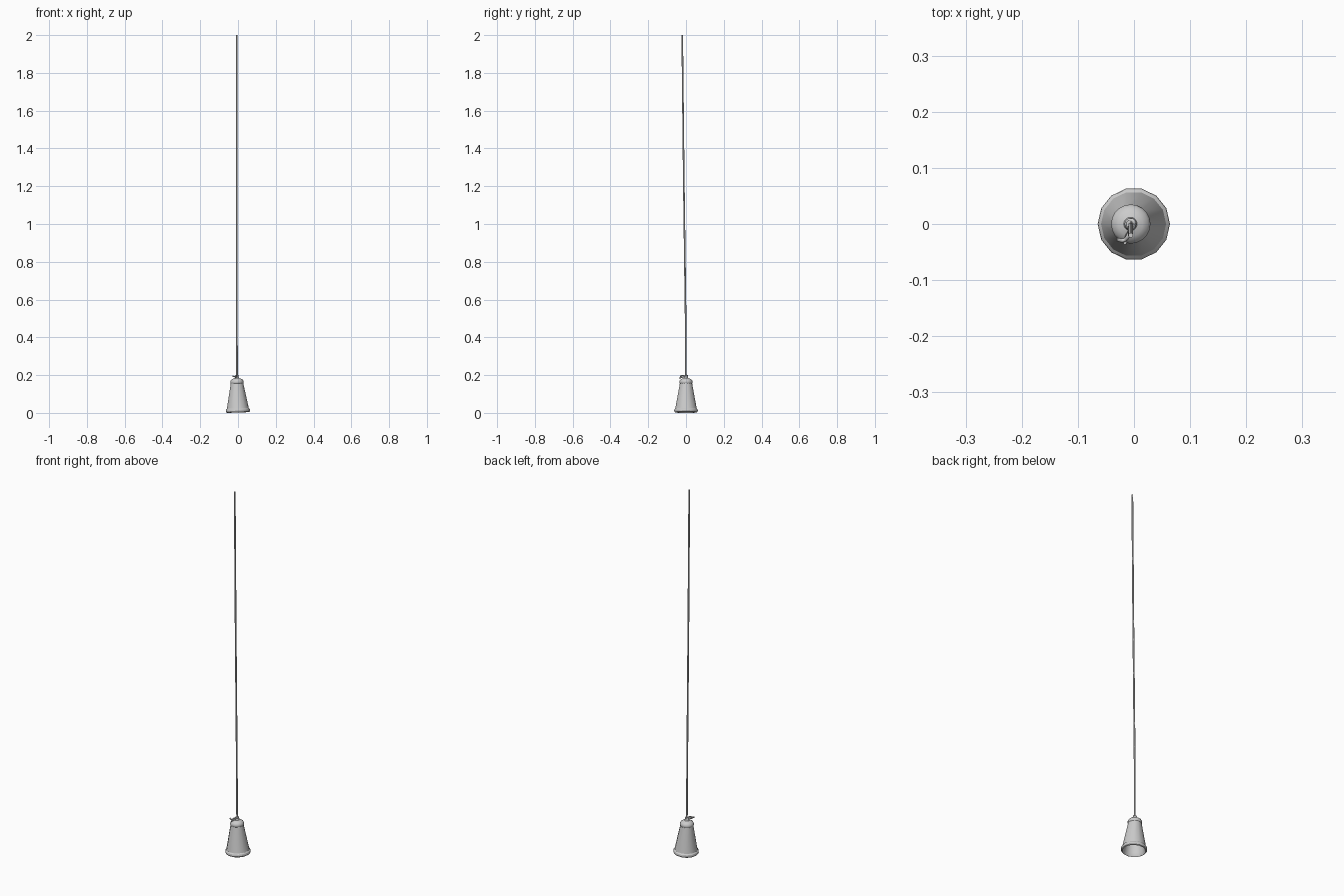
import bpy, bmesh, math
from mathutils import Vector

if "Cube" in bpy.data.objects:
    bpy.data.objects.remove(bpy.data.objects["Cube"])

AXIS_TILT = math.radians(-2)


def lathe(name, profile, sides, smooth_angle):
    """Spin an (r, z) profile round z; r = 0 points become poles."""
    bm = bmesh.new()
    verts = [bm.verts.new((r, 0, z)) for r, z in profile]
    edges = [bm.edges.new(p) for p in zip(verts, verts[1:])]
    bmesh.ops.spin(bm, geom=verts + edges, cent=(0, 0, 0), axis=(0, 0, 1),
                   angle=math.tau, steps=sides, use_duplicate=False)
    bmesh.ops.remove_doubles(bm, verts=bm.verts, dist=0.00005)
    bmesh.ops.recalc_face_normals(bm, faces=bm.faces)
    mesh = bpy.data.meshes.new(name)
    bm.to_mesh(mesh)
    bm.free()
    ob = bpy.data.objects.new(name, mesh)
    bpy.context.collection.objects.link(ob)
    ob.rotation_euler.y = AXIS_TILT
    ob.location.z = 0.0019
    shade(ob, smooth_angle)
    return ob


def shade(ob, degrees):
    bpy.ops.object.select_all(action='DESELECT')
    ob.select_set(True)
    bpy.context.view_layer.objects.active = ob
    bpy.ops.object.shade_smooth_by_angle(angle=math.radians(degrees))


def cord(name, points, radius, smooth=True):
    """Round cord through the points, turned into a mesh."""
    cu = bpy.data.curves.new(name, 'CURVE')
    cu.dimensions = '3D'
    cu.bevel_depth = radius
    cu.bevel_resolution = 2
    cu.resolution_u = 5
    cu.use_fill_caps = True
    if smooth:
        sp = cu.splines.new('BEZIER')
        sp.bezier_points.add(len(points) - 1)
        for bp, p in zip(sp.bezier_points, points):
            bp.co = p
            bp.handle_left_type = bp.handle_right_type = 'AUTO'
    else:
        sp = cu.splines.new('POLY')
        sp.points.add(len(points) - 1)
        for pt, p in zip(sp.points, points):
            pt.co = (*p, 1)
    ob = bpy.data.objects.new(name, cu)
    bpy.context.collection.objects.link(ob)
    bpy.ops.object.select_all(action='DESELECT')
    ob.select_set(True)
    bpy.context.view_layer.objects.active = ob
    bpy.ops.object.convert(target='MESH')
    shade(bpy.context.object, 50)


# hollow tapered handle with a rounded lip
lathe("handle_body", [
    (0, 0.150), (0.027, 0.143), (0.050, 0.022), (0.054, 0.004),
    (0.057, 0.0), (0.062, 0.003), (0.0645, 0.010), (0.063, 0.017),
    (0.058, 0.022), (0.033, 0.155), (0, 0.157)], 14, 28)

# domed cap with a short neck
lathe("handle_cap", [
    (0, 0.152), (0.031, 0.152), (0.035, 0.157), (0.035, 0.165),
    (0.031, 0.173), (0.022, 0.179), (0.012, 0.182), (0.010, 0.187),
    (0.010, 0.194), (0.007, 0.197), (0, 0.197)], 20, 45)

# long pull cord, leaning slightly forward
cord("pull_cord", [(-0.005, 0.0, 0.15), (-0.006, -0.002, 0.5),
                   (-0.006, -0.012, 1.25), (-0.006, -0.020, 2.0)], 0.0045, False)

# knot wrapped round the cord above the cap
loop = []
for i in range(9):
    a = math.tau * i / 8
    loop.append(Vector((-0.006 + 0.007 * math.cos(a), 0.007 * math.sin(a),
                        0.194 + 0.004 * math.sin(a + 1))))
cord("knot_loop", loop, 0.0035)

# loose cord ends trailing from the knot
cord("knot_tail_long", [(-0.006, -0.006, 0.195), (-0.010, -0.020, 0.198),
                        (-0.018, -0.029, 0.192), (-0.030, -0.028, 0.196)], 0.0035)
cord("knot_tail_short", [(-0.006, -0.010, 0.192), (-0.014, -0.025, 0.187),
                         (-0.016, -0.036, 0.185)], 0.003)
